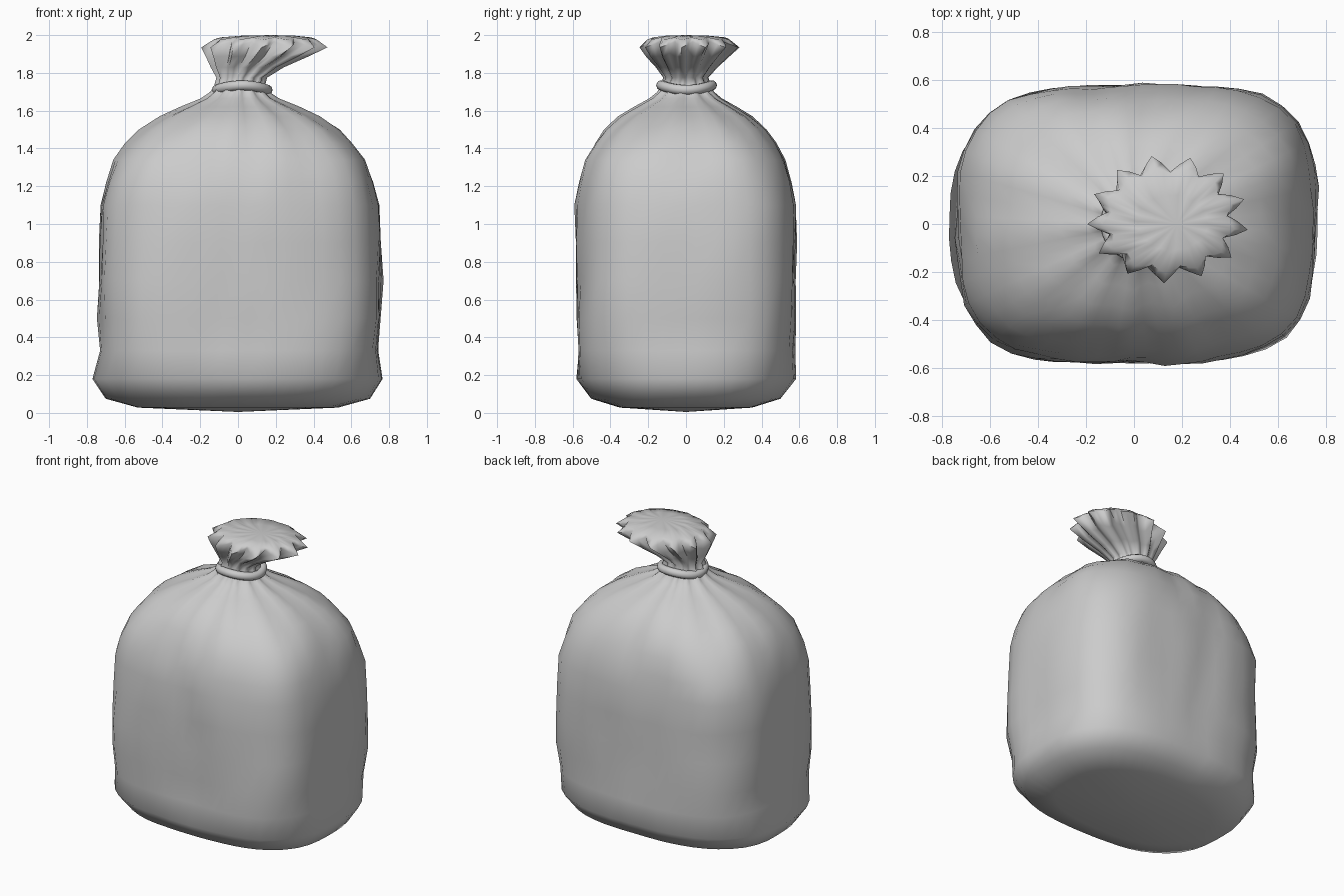
import bpy, bmesh, math
from mathutils import Vector, noise

if "Cube" in bpy.data.objects:
    bpy.data.objects.remove(bpy.data.objects["Cube"])

FOLDS = 13
N = FOLDS * 4
START = -0.34 * math.tau / FOLDS     # turns a pleat tip onto the first vertex


def ring_mesh(name, rings, closed=False):
    """Skin a list of vertex rings; a ring of one point closes an end."""
    bm = bmesh.new()
    rows = [[bm.verts.new(p) for p in r] for r in rings]
    pairs = list(zip(rows, rows[1:]))
    if closed:
        pairs.append((rows[-1], rows[0]))
    for a, b in pairs:
        n = max(len(a), len(b))
        for i in range(n):
            j = (i + 1) % n
            if len(a) == 1:
                bm.faces.new((a[0], b[j], b[i]))
            elif len(b) == 1:
                bm.faces.new((a[i], a[j], b[0]))
            else:
                bm.faces.new((a[i], a[j], b[j], b[i]))
    bmesh.ops.recalc_face_normals(bm, faces=bm.faces)
    me = bpy.data.meshes.new(name)
    bm.to_mesh(me)
    bm.free()
    ob = bpy.data.objects.new(name, me)
    bpy.context.collection.objects.link(ob)
    bpy.context.view_layer.objects.active = ob
    ob.select_set(True)
    bpy.ops.object.shade_smooth_by_angle(angle=math.radians(75))
    ob.select_set(False)
    return ob


def pleat(i):
    """Triangle wave: 1 at each pleat tip, 0 in each valley."""
    return abs(2 * (i * FOLDS / N % 1.0) - 1)


# Filled body: height, half width, half depth, squareness, pleat depth, dents
body = [
    (0.028, 0.53, 0.35, 2.5, 0, 0.0), (0.075, 0.70, 0.50, 2.8, 0, 0.005),
    (0.18, 0.768, 0.578, 2.8, 0, 0.012), (0.33, 0.735, 0.572, 3.2, 0, 0.02),
    (0.50, 0.745, 0.58, 3.5, 0, 0.025), (0.70, 0.745, 0.58, 3.6, 0, 0.025),
    (0.90, 0.735, 0.578, 3.6, 0, 0.025), (1.10, 0.728, 0.572, 3.5, 0, 0.025),
    (1.22, 0.70, 0.555, 3.3, 0, 0.025), (1.34, 0.66, 0.525, 3.0, 0.01, 0.025),
    (1.43, 0.595, 0.475, 2.7, 0.02, 0.025), (1.50, 0.525, 0.425, 2.5, 0.04, 0.025),
    (1.57, 0.415, 0.345, 2.3, 0.07, 0.025), (1.62, 0.305, 0.26, 2.1, 0.10, 0.02),
    (1.665, 0.195, 0.18, 2.0, 0.14, 0.008), (1.70, 0.145, 0.14, 2.0, 0.16, 0),
    (1.735, 0.125, 0.125, 2.0, 0.17, 0),
]
rings = [[(0, 0, 0.005)]]
for z, hx, hy, n, fold, dent in body:
    ring = []
    for i in range(N):
        a = START + math.tau * i / N
        c, s = math.cos(a), math.sin(a)
        # back right corner is fuller, back left softer
        n2 = n + 0.5 * c * max(s, 0)
        r = (abs(c / hx) ** n2 + abs(s / hy) ** n2) ** (-1 / n2)
        r *= 1 + fold * (pleat(i) - 0.5)
        # broad dents plus finer crumples
        r += 0.8 * dent * noise.noise(Vector((c * 2.2, s * 2.2, z * 2.5 + 4)))
        r += 0.5 * dent * noise.noise(Vector((c * 5, s * 5, z * 5 + 11)))
        cx = 0.01 if z > 0.25 else 0
        ring.append((cx + r * c, r * s, z))
    rings.append(ring)

# Pleated top: height, centre x, centre y, half width, half depth, pleat depth, tip drop
ruffle = [
    (1.775, 0.02, 0.0, 0.135, 0.12, 0.16, 0), (1.83, 0.05, 0.005, 0.195, 0.165, 0.19, 0),
    (1.89, 0.10, 0.01, 0.27, 0.22, 0.21, 0.005), (1.965, 0.14, 0.02, 0.335, 0.265, 0.25, 0.03),
    (1.988, 0.145, 0.015, 0.275, 0.22, 0.12, 0.012), (1.997, 0.16, 0.005, 0.15, 0.12, 0.06, 0.006),
]
for z, cx, cy, hx, hy, fold, drop in ruffle:
    ring = []
    for i in range(N):
        a = START + math.tau * i / N
        c, s, p = math.cos(a), math.sin(a), pleat(i)
        k = 1 - fold * (1 - p)
        k *= 1 + 0.15 * fold * noise.noise(Vector((c * 3, s * 3, 7)))
        ring.append((cx + hx * k * c, cy + hy * k * s, z - drop * p))
    rings.append(ring)
rings.append([(0.18, 0, 2.0)])
ring_mesh("bag", rings)

# Cord tied around the neck
cord = []
for i in range(40):
    a = math.tau * i / 40
    out = Vector((math.cos(a), math.sin(a), 0))
    mid = Vector((0.022 + 0.134 * out.x, 0.003 + 0.134 * out.y,
                  1.722 - 0.012 * math.cos(2 * a)))
    cord.append([mid + 0.027 * (out * math.cos(b) + Vector((0, 0, math.sin(b))))
                 for b in (math.tau * k / 10 for k in range(10))])
ring_mesh("tie_cord", cord, closed=True)
